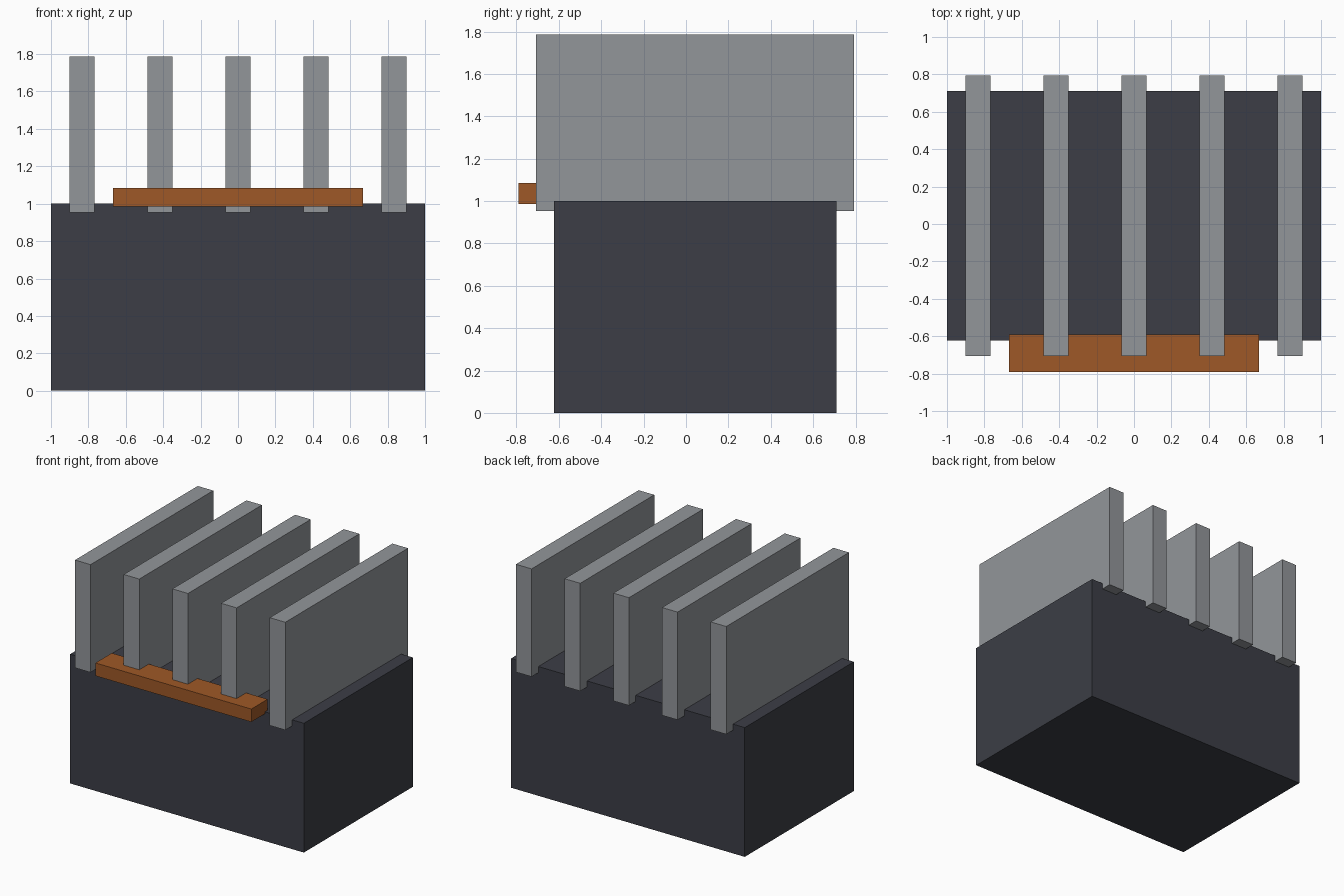
import bpy

if "Cube" in bpy.data.objects:
    bpy.data.objects.remove(bpy.data.objects["Cube"])


def material(name, rgb):
    mat = bpy.data.materials.new(name)
    mat.diffuse_color = (*rgb, 1.0)
    mat.use_nodes = True
    mat.node_tree.nodes["Principled BSDF"].inputs["Base Color"].default_value = mat.diffuse_color
    return mat


def box(name, lo, hi, mat):
    """Axis-aligned box between two corners."""
    centre = [(a + b) / 2 for a, b in zip(lo, hi)]
    size = [b - a for a, b in zip(lo, hi)]
    bpy.ops.mesh.primitive_cube_add(size=1, location=centre)
    ob = bpy.context.object
    ob.name = name
    ob.scale = size
    bpy.ops.object.transform_apply(location=False, rotation=False, scale=True)
    ob.data.materials.append(mat)
    return ob


dark = material("dark_casing", (0.045, 0.048, 0.061))
metal = material("fin_metal", (0.29, 0.305, 0.323))
copper = material("copper", (0.342, 0.098, 0.02))

# Solid casing block
box("body", (-1, -0.623, 0), (1, 0.71, 1), dark)

# Row of five cooling fins, sunk slightly into the casing top
FIN_COUNT, FIN_PITCH, FIN_WIDTH = 5, 0.4167, 0.1333
for i in range(FIN_COUNT):
    x = (i - (FIN_COUNT - 1) / 2) * FIN_PITCH
    box(f"fin_{i + 1}", (x - FIN_WIDTH / 2, -0.707, 0.953),
        (x + FIN_WIDTH / 2, 0.793, 1.787), metal)

# Copper bar across the front edge
box("front_bar", (-0.667, -0.79, 0.985), (0.667, -0.59, 1.085), copper)
